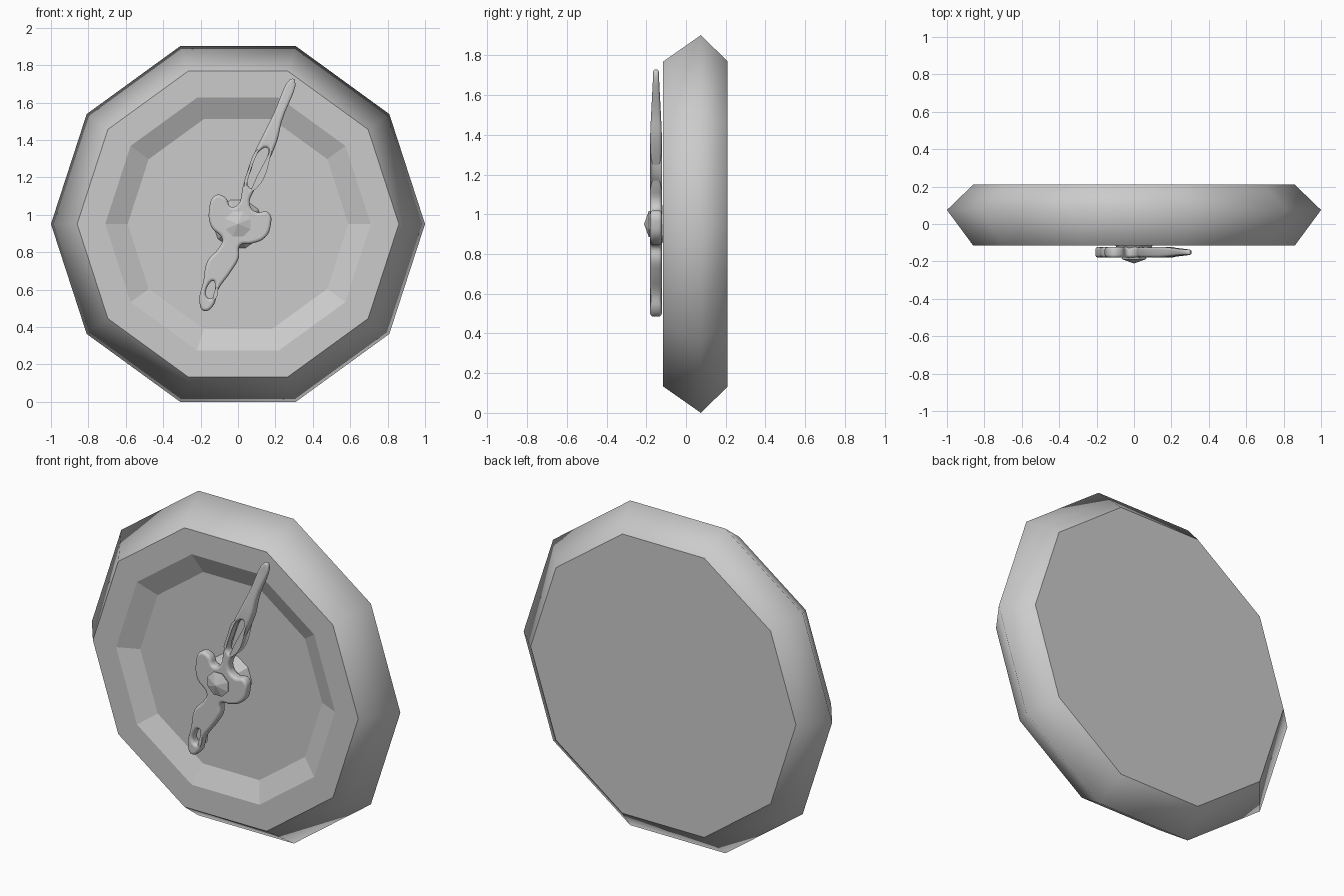
import bpy, bmesh
from math import cos, sin, pi

if "Cube" in bpy.data.objects:
    bpy.data.objects.remove(bpy.data.objects["Cube"])

CZ = 0.951  # height of the dial axis


def lathe(name, profile, sides, smooth_bands=(), phase=0.0):
    """Spin (radius, y) pairs around the y axis through the dial centre."""
    bm = bmesh.new()
    rings = []
    for r, y in profile:
        if r == 0:
            rings.append([bm.verts.new((0, y, CZ))] * sides)
        else:
            rings.append([bm.verts.new((r * cos(2 * pi * i / sides + phase), y,
                                        CZ + r * sin(2 * pi * i / sides + phase)))
                          for i in range(sides)])
    for b in range(len(rings) - 1):
        for i in range(sides):
            j = (i + 1) % sides
            quad = [rings[b][i], rings[b][j], rings[b + 1][j], rings[b + 1][i]]
            f = bm.faces.new(list(dict.fromkeys(quad)))
            f.smooth = b in smooth_bands
    for end in (0, -1):
        if profile[end][0] > 0:
            bm.faces.new(rings[end])
    bmesh.ops.recalc_face_normals(bm, faces=bm.faces)
    # keep the rims crisp where smooth bands meet flat ones
    for e in bm.edges:
        if len(e.link_faces) == 2 and e.link_faces[0].smooth != e.link_faces[1].smooth:
            e.smooth = False
    me = bpy.data.meshes.new(name)
    bm.to_mesh(me)
    bm.free()
    ob = bpy.data.objects.new(name, me)
    bpy.context.collection.objects.link(ob)
    return ob


# ten-sided case with recessed dial
lathe("case", [(0.59, -0.062), (0.71, -0.115), (0.86, -0.115),
               (1.0, 0.075), (0.86, 0.21)], 10, smooth_bands=(2, 3))

# tapered spindle and faceted hub cap
lathe("spindle", [(0.135, -0.06), (0.065, -0.17)], 10)
lathe("hub_cap", [(0.06, -0.15), (0.072, -0.187), (0.0, -0.211)], 8, phase=pi / 8)

# pierced pointer: outline and two slots, in front-view units of 1/100
outline = [(30, 172), (23, 150), (20, 138), (9, 115), (6, 105), (10, 101), (16, 101),
           (17, 94), (14, 88), (7, 85), (1, 84), (0, 77), (-4, 70), (-11, 60),
           (-14, 51), (-18, 49), (-20, 52), (-18, 65), (-16, 75), (-10, 82), (-8, 87),
           (-14, 94), (-15, 103), (-12, 110), (-7, 109), (-4, 104), (0, 105),
           (3, 115), (7, 128), (15, 145), (19, 153), (28, 172)]
slots = [[(6, 114), (7, 125), (12, 135), (16, 136), (16, 131), (9, 115)],
         [(-17, 56), (-16, 63), (-13, 65), (-12, 62), (-14, 55)]]
B = 0.016
cu = bpy.data.curves.new("pointer_outline", 'CURVE')
cu.dimensions = '2D'
cu.fill_mode = 'BOTH'
cu.resolution_u = 5
cu.extrude = 0.013
cu.bevel_depth = B
cu.bevel_resolution = 3
cu.offset = -B * 0.75
for pts in [outline] + [s[::-1] for s in slots]:
    sp = cu.splines.new('BEZIER')
    sp.bezier_points.add(len(pts) - 1)
    sp.use_cyclic_u = True
    for bp, (x, z) in zip(sp.bezier_points, pts):
        bp.co = (x / 100, z / 100, 0)
        bp.handle_left_type = bp.handle_right_type = 'AUTO'
tmp = bpy.data.objects.new("pointer_outline", cu)
bpy.context.collection.objects.link(tmp)
dg = bpy.context.evaluated_depsgraph_get()
me = bpy.data.meshes.new_from_object(tmp.evaluated_get(dg))
bpy.data.objects.remove(tmp)

# stand the pointer upright, thinning it towards the tip
for v in me.vertices:
    x, z, d = v.co
    t = 1 - 0.5 * max(0, min(1, (z - 1.42) / 0.28))
    v.co = (x, -0.151 - d * t, z)
pointer = bpy.data.objects.new("pointer", me)
bpy.context.collection.objects.link(pointer)
bpy.context.view_layer.objects.active = pointer
pointer.select_set(True)
bpy.ops.object.shade_smooth_by_angle(angle=0.7)

# centre the whole model in depth
